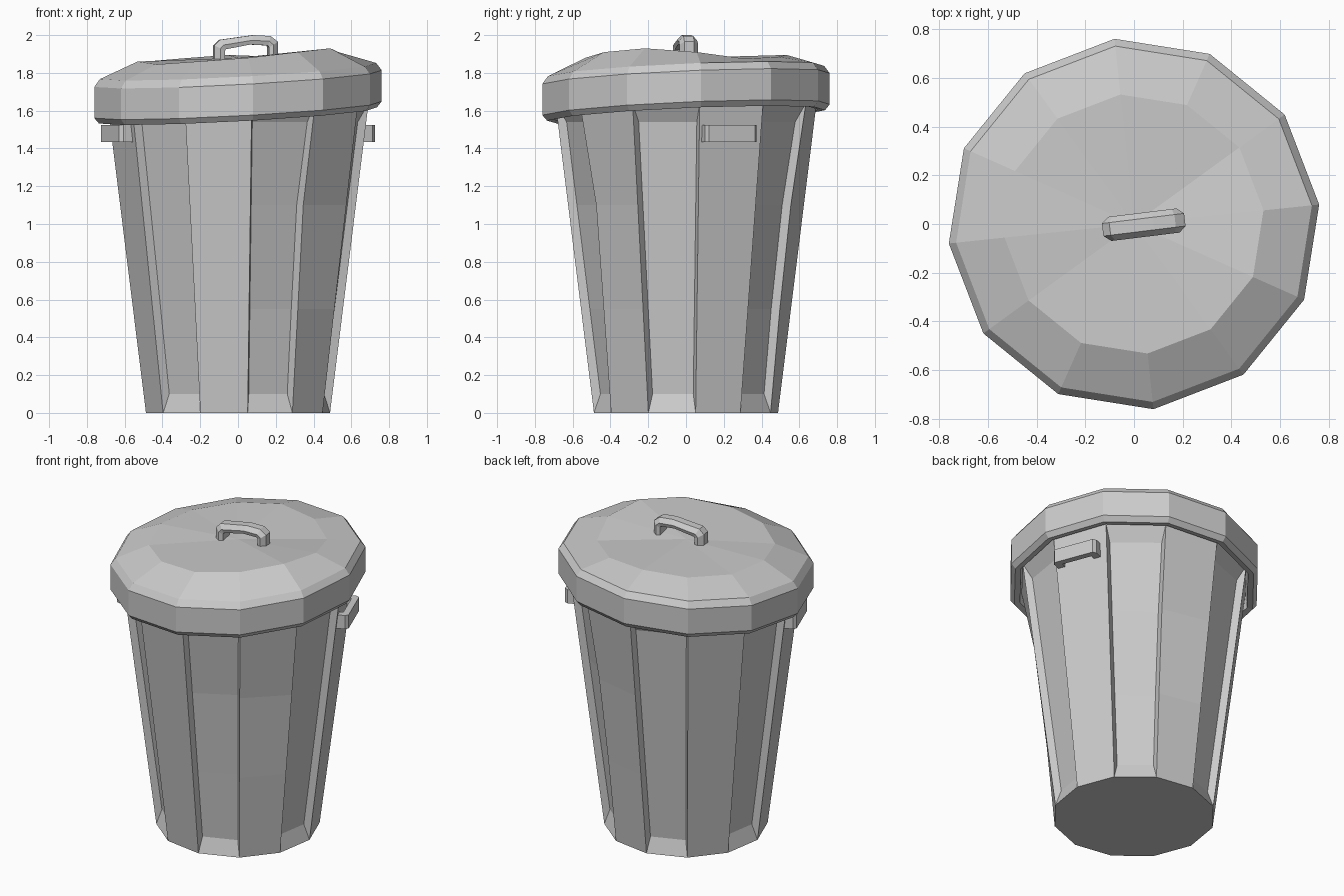
import bpy, bmesh
from math import radians, sin, cos
from mathutils import Vector, Matrix

if "Cube" in bpy.data.objects:
    bpy.data.objects.remove(bpy.data.objects["Cube"])

N = 12
ANG = [radians(6 + 30 * k) for k in range(N)]


def finish(name, bm):
    bmesh.ops.remove_doubles(bm, verts=bm.verts, dist=0.0005)
    bmesh.ops.recalc_face_normals(bm, faces=bm.faces)
    me = bpy.data.meshes.new(name)
    bm.to_mesh(me)
    bm.free()
    ob = bpy.data.objects.new(name, me)
    bpy.context.collection.objects.link(ob)
    return ob


def bridge(bm, a, b, closed=True):
    n = len(a)
    for i in range(n if closed else n - 1):
        j = (i + 1) % n
        bm.faces.new((a[i], a[j], b[j], b[i]))


# Body: tapered twelve-sided bin, every other panel recessed
LEVELS = [0, 0.55, 1.1, 1.64]
INNER = [0.1, 0.55, 1.1, 1.54]
DENTS = {(10, 0.55): 0.02, (10, 1.1): 0.04, (2, 0.55): 0.015, (2, 1.1): 0.02}


def body_point(k, z):
    k %= N
    r = 0.49 + 0.125 * z - DENTS.get((k, z), 0)
    return Vector((r * cos(ANG[k]), r * sin(ANG[k]), z))


bm = bmesh.new()
rings = [[bm.verts.new(body_point(k, z)) for k in range(N)] for z in LEVELS]
for k in range(N):
    j = (k + 1) % N
    left = [ring[k] for ring in rings]
    right = [ring[j] for ring in rings]
    if k % 2 == 0:
        bridge(bm, left, right, False)
        continue
    mid = ANG[k] + radians(15)
    normal = Vector((cos(mid), sin(mid), 0))
    tangent = Vector((-sin(mid), cos(mid), 0))
    in_l = [bm.verts.new(body_point(k, z) + 0.021 * tangent - 0.042 * normal) for z in INNER]
    in_r = [bm.verts.new(body_point(j, z) - 0.021 * tangent - 0.042 * normal) for z in INNER]
    bridge(bm, left, in_l, False)
    bridge(bm, in_l, in_r, False)
    bridge(bm, in_r, right, False)
    bm.faces.new((left[0], in_l[0], in_r[0], right[0]))
    bm.faces.new((left[-1], in_l[-1], in_r[-1], right[-1]))
bm.faces.new(rings[0])
bm.faces.new(rings[-1])
finish("bin_body", bm)

# Lid: tilted rim with an uneven, dented crown
TILT_X, TILT_Y = 0.054, 0.043
CROWN = [1.91, 1.875, 1.885, 1.895, 1.875, 1.86, 1.86, 1.845, 1.86, 1.88, 1.91, 1.93]


def lid_ring(bm, r, z):
    out = []
    for a in ANG:
        x, y = r * cos(a), r * sin(a)
        out.append(bm.verts.new((x, y, z + TILT_X * x + TILT_Y * y)))
    return out


bm = bmesh.new()
profile = [(0.695, 1.68), (0.705, 1.58), (0.74, 1.575), (0.765, 1.605), (0.765, 1.77), (0.735, 1.81)]
rings = [lid_ring(bm, r, z) for r, z in profile]
crown = lid_ring(bm, 0.535, 0)
for v, z in zip(crown, CROWN):
    v.co.z = z
rings.append(crown)
for a, b in zip(rings, rings[1:]):
    bridge(bm, a, b)
centre = bm.verts.new((0, 0, 1.88))
for i in range(N):
    bm.faces.new((crown[i], crown[(i + 1) % N], centre))
bm.faces.new(rings[0])
finish("lid", bm)

# Lid handle: chamfered section swept along an arch of (inner, outer) points
ARCH = [((-0.075, 1.84), (-0.13, 1.84)),
        ((-0.075, 1.915), (-0.13, 1.945)),
        ((-0.07, 1.925), (-0.10, 1.975)),
        ((0.06, 1.95), (0.08, 2.0)),
        ((0.155, 1.945), (0.17, 1.995)),
        ((0.16, 1.935), (0.21, 1.965)),
        ((0.16, 1.85), (0.21, 1.85))]
bm = bmesh.new()
loops = []
for inner, outer in ARCH:
    i, o = Vector(inner), Vector(outer)
    loop = []
    for f, w in ((0, -0.042), (0.45, -0.05), (1, -0.026), (1, 0.026), (0.45, 0.05), (0, 0.042)):
        p = i.lerp(o, f)
        loop.append(bm.verts.new((p.x - 0.04, w, p.y)))
    loops.append(loop)
for a, b in zip(loops, loops[1:]):
    bridge(bm, a, b)
bm.faces.new(loops[0])
bm.faces.new(loops[-1])
bmesh.ops.transform(bm, verts=bm.verts,
                    matrix=Matrix.Translation((0.04, -0.003, 0)) @ Matrix.Rotation(radians(7), 4, 'Z'))
finish("lid_handle", bm)

# Side handles: U-shaped grips on two opposite flush panels
U_PLAN = [(0.64, -0.145), (0.70, -0.145), (0.72, -0.13), (0.72, 0.13), (0.70, 0.145), (0.64, 0.145),
          (0.64, 0.10), (0.68, 0.10), (0.68, -0.10), (0.64, -0.10)]
for name, angle in (("right_handle", 21), ("left_handle", 201)):
    bm = bmesh.new()
    low, high = ([bm.verts.new((x, y - 0.015, z)) for x, y in U_PLAN] for z in (1.435, 1.525))
    bridge(bm, low, high)
    bm.faces.new(low)
    bm.faces.new(high)
    bmesh.ops.rotate(bm, verts=bm.verts, cent=(0, 0, 0), matrix=Matrix.Rotation(radians(angle), 3, 'Z'))
    finish(name, bm)
